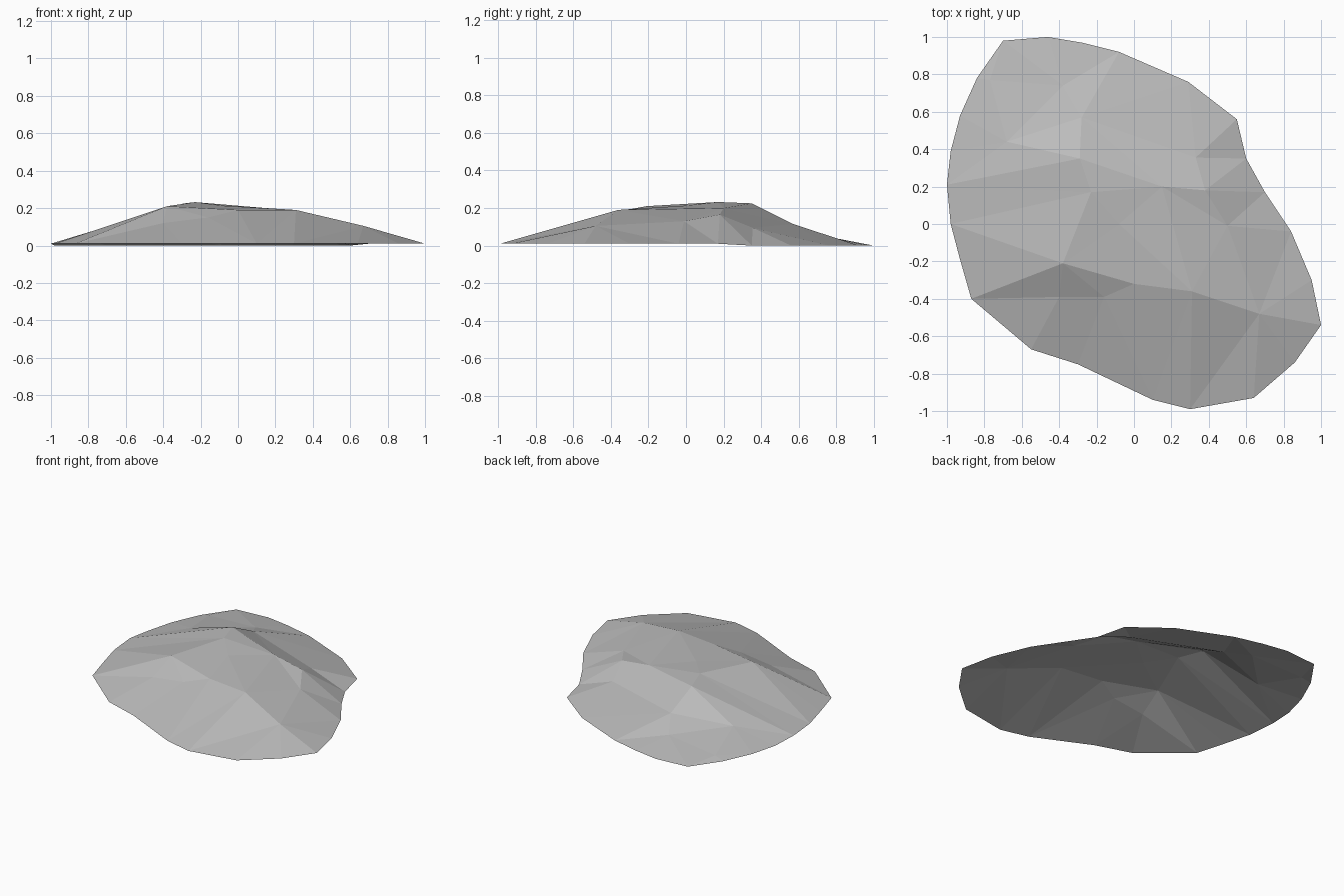
import bpy
import bmesh
from mathutils import Vector
from mathutils.geometry import delaunay_2d_cdt

default_cube = bpy.data.objects.get("Cube")
if default_cube:
    bpy.data.objects.remove(default_cube, do_unlink=True)

# Ground outline of the mound, counterclockwise from the right-hand tip
rim = [(1, -.54), (.95, -.3), (.84, -.04), (.7, .17), (.6, .35), (.55, .56),
       (.29, .76), (-.08, .92), (-.28, .97), (-.46, 1), (-.7, .98), (-.84, .78),
       (-.93, .58), (-.98, .39), (-1, .21), (-.98, 0), (-.93, -.19), (-.87, -.4),
       (-.55, -.67), (-.3, -.75), (.1, -.94), (.3, -.99), (.64, -.93), (.86, -.74)]

# Ridge tops, shoulders and hollows
peaks = {
    "front_crest": (-.38, -.21, .21),
    "front_middle": (0, -.32, .19),
    "front_shoulder": (.31, -.36, .19),
    "front_spur": (.67, -.48, .105),
    "front_hollow": (-.16, -.39, .15),
    "front_foot": (-.4, -.39, .12),
    "plateau": (-.08, 0, .213),
    "summit": (-.23, .17, .232),
    "back_crest": (-.29, .35, .225),
    "back_middle": (.15, .2, .2),
    "side_crest": (.38, .18, .165),
    "side_notch": (.33, .355, .095),
    "side_shoulder": (.5, -.01, .13),
    "back_step": (-.28, .57, .115),
    "back_foot": (-.38, .74, .05),
    "corner_step": (-.68, .44, .08),
    "corner_foot": (-.77, .77, .02),
}

# Creases that the triangles must follow, named by their ends
creases = [
    ("front_crest", "front_middle"), ("front_middle", "front_shoulder"),
    ("front_shoulder", "front_spur"), ("front_crest", "front_foot"),
    ("summit", "back_crest"), ("back_crest", "back_middle"),
    ("back_middle", "side_crest"), ("side_crest", "side_notch"),
    ("side_crest", "side_shoulder"), ("side_shoulder", "front_spur"),
    ("back_crest", "back_step"), ("back_step", "back_foot"),
    ("corner_step", "back_step"), ("corner_foot", "back_foot"),
]

# Ridges that run out to the nearest rim corner
runouts = [("front_crest", -.87, -.4), ("front_spur", 1, -.54),
           ("back_crest", -1, .21), ("side_notch", .55, .56),
           ("side_notch", .6, .35)]


def rim_height(y):
    return .01 if y < .3 else 0


# Triangulate the outline and ridge points in plan, then lift them
names = list(peaks)
count = len(rim)
points = [Vector((x, y, rim_height(y))) for x, y in rim]
points += [Vector(p) for p in peaks.values()]


def index(name):
    return count + names.index(name)


edges = [(i, (i + 1) % count) for i in range(count)]
edges += [(index(a), index(b)) for a, b in creases]
edges += [(index(a), rim.index((x, y))) for a, x, y in runouts]
plan, _, faces, origins, _, _ = delaunay_2d_cdt(
    [p.xy for p in points], edges, [list(range(count))], 1, 1e-5)

bm = bmesh.new()
verts = []
for co, source in zip(plan, origins):
    z = points[source[0]].z if source else .1
    verts.append(bm.verts.new((co.x, co.y, z)))
for face in faces:
    bm.faces.new([verts[i] for i in face])
bm.normal_update()
for face in bm.faces:
    if face.normal.z < 0:
        face.normal_flip()

mesh = bpy.data.meshes.new("rock_mound")
bm.to_mesh(mesh)
bm.free()
mound = bpy.data.objects.new("rock_mound", mesh)
bpy.context.collection.objects.link(mound)

# Plain stone colour
stone = bpy.data.materials.new("grey_stone")
stone.use_nodes = True
grey = (.5, .5, .5, 1)
stone.diffuse_color = grey
stone.node_tree.nodes["Principled BSDF"].inputs["Base Color"].default_value = grey
mesh.materials.append(stone)
